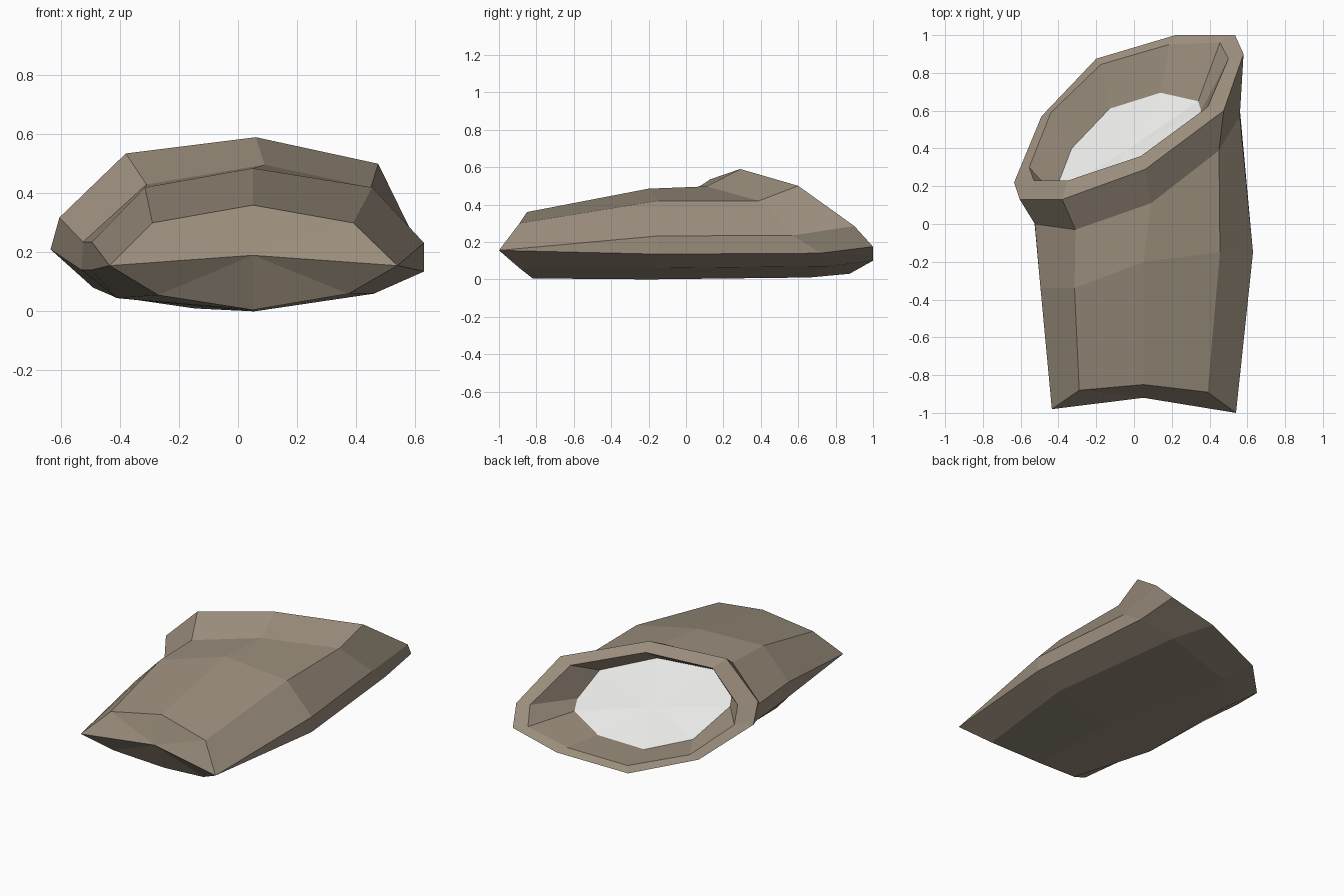
import bpy, bmesh
from mathutils import Vector

if "Cube" in bpy.data.objects:
    bpy.data.objects.remove(bpy.data.objects["Cube"])


def material(name, rgb):
    m = bpy.data.materials.new(name)
    m.diffuse_color = (*rgb, 1)
    m.use_nodes = True
    m.node_tree.nodes["Principled BSDF"].inputs["Base Color"].default_value = m.diffuse_color
    return m


brown = material("brown leather", (0.32, 0.265, 0.20))
white = material("white insole", (0.86, 0.86, 0.85))


def loft(name, rings, mat, cap=None, flip=False):
    """Join equal rings with flat faces; optionally fan the first ring to a point."""
    bm = bmesh.new()
    rows = [[bm.verts.new(p) for p in ring] for ring in rings]
    n = len(rows[0])
    for a, b in zip(rows, rows[1:]):
        for i in range(n):
            j = (i + 1) % n
            bm.faces.new((a[i], a[j], b[j], b[i]))
    if cap:
        tip = bm.verts.new(cap)
        for i in range(n):
            bm.faces.new((tip, rows[0][(i + 1) % n], rows[0][i]))
    bmesh.ops.remove_doubles(bm, verts=bm.verts, dist=0.001)
    if flip:
        bmesh.ops.reverse_faces(bm, faces=bm.faces)
    me = bpy.data.meshes.new(name)
    bm.to_mesh(me)
    bm.free()
    me.materials.append(mat)
    ob = bpy.data.objects.new(name, me)
    bpy.context.collection.objects.link(ob)
    return ob


# Cross-sections, clockwise from top centre seen from the front:
# top, top right, right (2), bottom right, bottom, bottom left, left (2), top left
toe = [(.05, -.85, .36), (.39, -.89, .30), (.54, -1, .155), (.54, -1, .155),
       (.375, -.89, .06), (.05, -.82, .005), (-.27, -.88, .055),
       (-.435, -.98, .155), (-.435, -.98, .155), (-.29, -.88, .30)]
middle = [(.05, -.20, .485), (.455, -.15, .42), (.63, -.15, .232), (.63, -.15, .135),
          (.46, -.15, .06), (.055, -.20, 0), (-.41, -.34, .045),
          (-.495, -.34, .14), (-.495, -.34, .235), (-.315, -.34, .42)]
neck = [(.09, .11, .497), (.45, .39, .42), (.56, .57, .235), (.55, .72, .14),
        (.33, .76, .07), (-.147, .66, .01), (-.42, .35, .05),
        (-.53, .04, .14), (-.525, 0, .235), (-.31, -.03, .43)]
rim = [(.06, .29, .59), (.475, .60, .50), (.58, .90, .285), (.535, 1, .175),
       (.22, 1, .10), (-.20, .875, .03), (-.49, .57, .08),
       (-.635, .22, .21), (-.605, .13, .318), (-.38, .13, .535)]
floor = [(.069, .198, .444), (.314, .43, .389), (.355, .60, .26), (.34, .65, .202),
         (.14, .695, .117), (-.13, .61, .065), (-.33, .40, .103),
         (-.424, .155, .248), (-.41, .12, .29), (-.25, .08, .41)]

# Inner edge of the collar: rim outline drawn towards its centre
inner_xy = [(.037, .36), (.39, .62), (.50, .875), (.455, .96), (.185, .95),
            (-.175, .845), (-.44, .59), (-.555, .30), (-.53, .23), (-.35, .23)]
zc = sum(p[2] for p in rim) / len(rim)
inner = [(x, y, p[2] + (zc - p[2]) * .13) for (x, y), p in zip(inner_xy, rim)]

# Outer body with closed toe
loft("shoe_body", [toe, middle, neck, rim], brown, cap=(.05, -.92, .19))
# Flat collar band around the opening
loft("collar_band", [rim, inner], brown)
# Inside wall
loft("inner_wall", [inner, floor], brown)
# White disc closing the opening
centre = sum((Vector(p) for p in floor), Vector()) / len(floor)
loft("insole", [floor], white, cap=centre - Vector((0, 0, .02)), flip=True)
